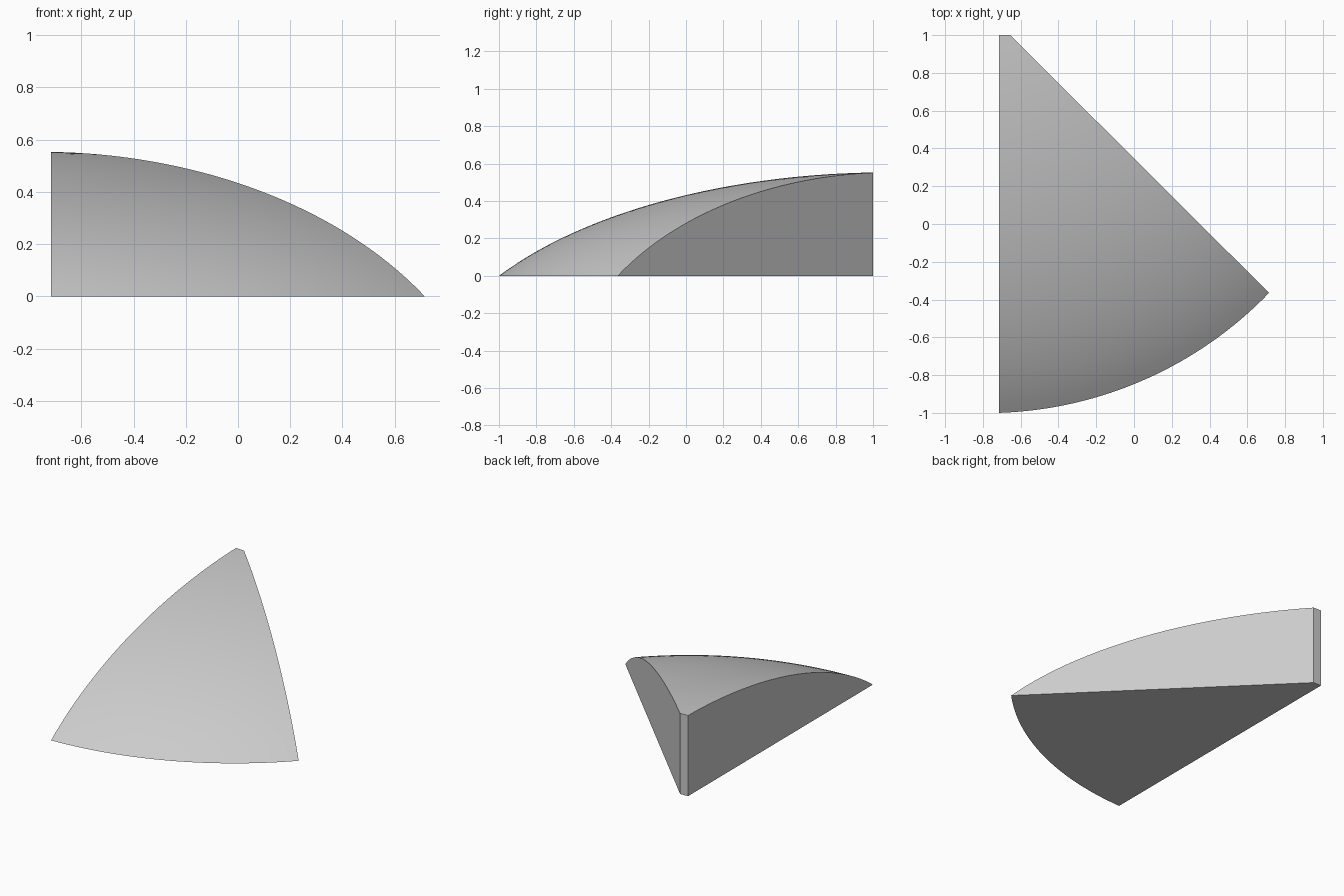
import bpy, bmesh, math
from mathutils import Vector

cube = bpy.data.objects.get("Cube")
if cube:
    bpy.data.objects.remove(cube, do_unlink=True)

mat = bpy.data.materials.new("light grey")
mat.use_nodes = True
grey = (0.6, 0.6, 0.6, 1)
mat.diffuse_color = grey
mat.node_tree.nodes["Principled BSDF"].inputs["Base Color"].default_value = grey

# Flattened dome: centre axis, rim radius, ellipsoid half width and half height
CENTRE = Vector((-0.784, 1.083))
RIM, WIDE, TALL = 2.084, 2.49, 1.223
ACROSS, ALONG = 32, 40
LEFT, TIP, BACK = -0.715, -0.655, 1.0


def dome_height(p):
    def level(r):
        return TALL * math.sqrt(1 - (r / WIDE) ** 2)
    return max(0, level((p - CENTRE).length) - level(RIM))


# Rim arc between the straight wall and the diagonal wall
start = math.asin((LEFT - CENTRE.x) / RIM)
end = math.asin((0.715 - CENTRE.x) / RIM)

bm = bmesh.new()
grid = []
for i in range(ACROSS + 1):
    s = i / ACROSS
    a = start + (end - start) * s
    rim = CENTRE + RIM * Vector((math.sin(a), -math.cos(a)))
    back = Vector((LEFT + (TIP - LEFT) * s, BACK))
    column = []
    for j in range(ALONG + 1):
        p = back.lerp(rim, j / ALONG)
        z = 0 if j == ALONG else dome_height(p)
        column.append(bm.verts.new((p.x, p.y, z)))
    grid.append(column)

# Curved top
for i in range(ACROSS):
    for j in range(ALONG):
        bm.faces.new((grid[i][j], grid[i][j + 1], grid[i + 1][j + 1], grid[i + 1][j]))

# Flat walls, blunt tip and underside
low = [bm.verts.new((c[0].co.x, c[0].co.y, 0)) for c in (grid[0], grid[-1])]
bm.faces.new(grid[0] + [low[0]])
bm.faces.new(grid[-1] + [low[1]])
bm.faces.new([c[0] for c in grid] + [low[1], low[0]])
bm.faces.new([c[-1] for c in grid] + [low[1], low[0]])
bmesh.ops.recalc_face_normals(bm, faces=bm.faces)

mesh = bpy.data.meshes.new("dome_wedge")
bm.to_mesh(mesh)
bm.free()
mesh.materials.append(mat)
wedge = bpy.data.objects.new("dome_wedge", mesh)
bpy.context.collection.objects.link(wedge)

# Smooth dome with crisp wall edges
bpy.ops.object.select_all(action="DESELECT")
wedge.select_set(True)
bpy.context.view_layer.objects.active = wedge
bpy.ops.object.shade_smooth_by_angle(angle=math.radians(25))
